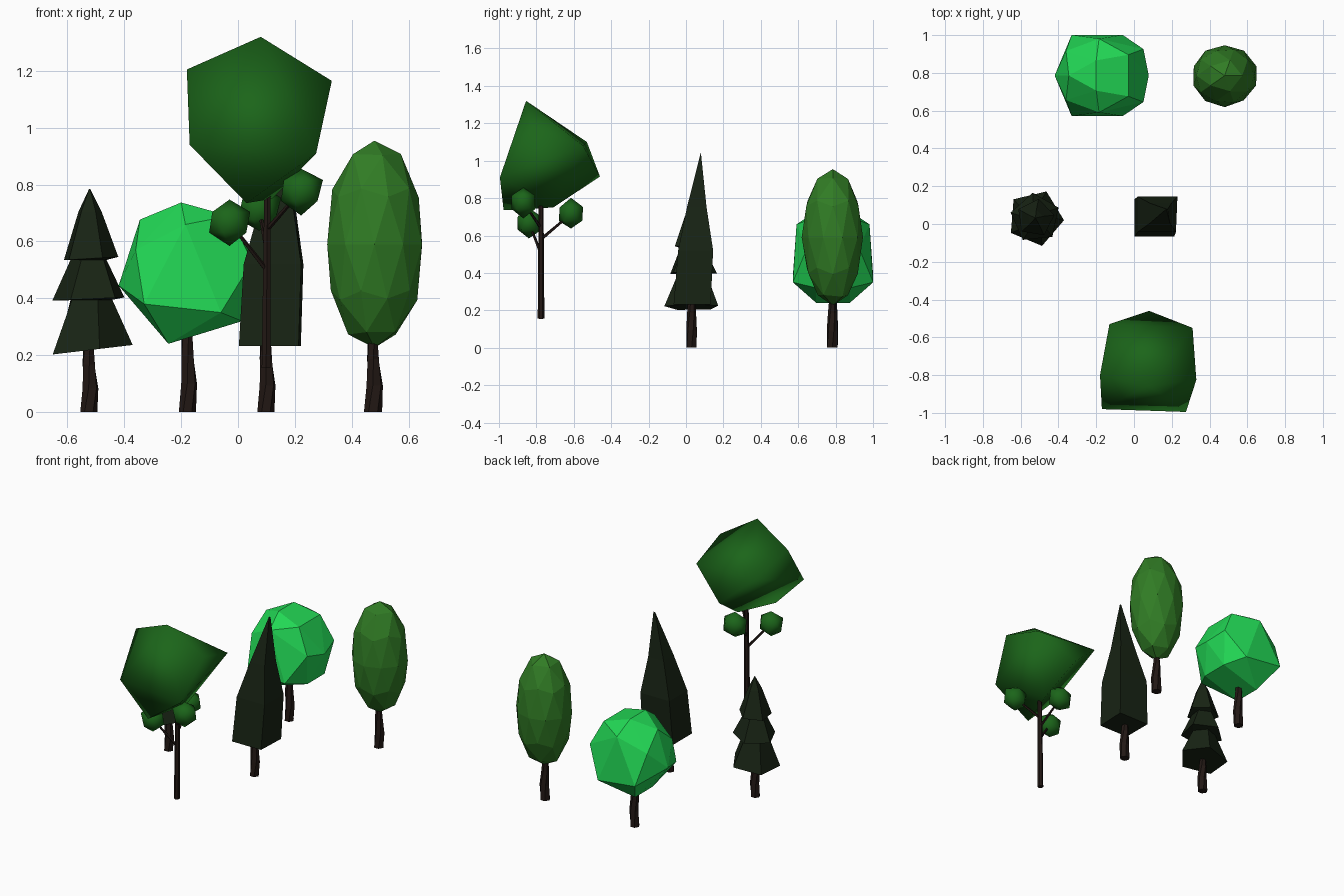
import bpy, bmesh, math, random
from mathutils import Vector

if "Cube" in bpy.data.objects:
    bpy.data.objects.remove(bpy.data.objects["Cube"])

random.seed(4)


def material(name, color):
    m = bpy.data.materials.new(name)
    m.diffuse_color = (*color, 1)
    m.use_nodes = True
    m.node_tree.nodes["Principled BSDF"].inputs["Base Color"].default_value = m.diffuse_color
    return m


BARK = material("bark", (0.016, 0.009, 0.007))
LIME = material("bright_leaf", (0.016, 0.68, 0.09))
DEEP = material("deep_leaf", (0.011, 0.13, 0.010))
MOSS = material("moss_leaf", (0.030, 0.20, 0.018))
DARK = material("dark_needle", (0.009, 0.017, 0.007))


def finish(bm, name, mat, smooth=False):
    bmesh.ops.recalc_face_normals(bm, faces=bm.faces)
    me = bpy.data.meshes.new(name)
    bm.to_mesh(me)
    bm.free()
    me.materials.append(mat)
    for p in me.polygons:
        p.use_smooth = smooth
    ob = bpy.data.objects.new(name, me)
    bpy.context.collection.objects.link(ob)
    return ob


def loft(name, rings, mat):
    """Skin a list of equal-length point rings and cap both ends."""
    bm = bmesh.new()
    rows = [[bm.verts.new(p) for p in r] for r in rings]
    n = len(rows[0])
    for a, b in zip(rows, rows[1:]):
        for i in range(n):
            j = (i + 1) % n
            bm.faces.new((a[i], a[j], b[j], b[i]))
    bm.faces.new(rows[0][::-1])
    bm.faces.new(rows[-1])
    return finish(bm, name, mat)


def ring(c, r, n, turn=0.0, tilt=0.0):
    return [(c[0] + r * math.cos(a), c[1] + r * math.sin(a), c[2] + tilt * math.cos(a))
            for a in (turn + math.tau * i / n for i in range(n))]


def rod(name, a, b, r0, r1, n=6):
    a, b = Vector(a), Vector(b)
    q = (b - a).to_track_quat('Z', 'Y')
    return loft(name, [[c + q @ Vector(p) for p in ring((0, 0, 0), r, n)]
                       for c, r in ((a, r0), (b, r1))], BARK)


def hull(name, pts, mat, smooth=False):
    bm = bmesh.new()
    for p in pts:
        bm.verts.new(p)
    res = bmesh.ops.convex_hull(bm, input=bm.verts)
    loose = {v for v in res["geom_interior"] if isinstance(v, bmesh.types.BMVert)}
    bmesh.ops.delete(bm, geom=list(loose), context='VERTS')
    return finish(bm, name, mat, smooth)


def pebble(name, c, size, level, jitter, mat, smooth=False):
    bm = bmesh.new()
    bmesh.ops.create_icosphere(bm, subdivisions=level, radius=1)
    for v in bm.verts:
        k = 1 + random.uniform(-jitter, jitter)
        v.co = Vector([c[i] + v.co[i] * size[i] * k for i in range(3)])
    return finish(bm, name, mat, smooth)


def trunk(name, x, y, top, radii):
    """Short, slightly crooked trunk standing on the ground."""
    bend = (0, 0.006, 0.0, -0.002)
    loft(name, [ring((x + bend[i], y, top * i / 3), r, 6, 0.3 * i)
                for i, r in enumerate(radii)], BARK)


# Short trunks
stub = (0.030, 0.029, 0.024, 0.018)
trunk("pine_trunk", -0.525, 0.03, 0.25, stub)
trunk("round_tree_trunk", -0.178, 0.785, 0.30, stub)
trunk("cypress_trunk", 0.098, 0.03, 0.28, stub)
trunk("oval_tree_trunk", 0.475, 0.782, 0.28, (0.032, 0.030, 0.023, 0.016))

# Pine: three stacked five-sided skirts
pc = (-0.522, 0.032)
loft("pine_foliage", [ring((*pc, z), r, 5, t, k) for z, r, t, k in (
    (0.218, 0.152, -0.08, 0.018), (0.395, 0.080, 0.05, 0.0),
    (0.398, 0.134, 0.42, 0.006), (0.535, 0.068, 0.5, 0.0),
    (0.540, 0.102, 0.15, 0.006), (0.705, 0.043, 0.2, 0.0),
    (0.785, 0.002, 0.2, 0.0))], DARK)

# Cypress: leaning four-sided spire
loft("cypress_foliage", [[(x0, y0, z), (x1, y0, z), (x1 + 0.008, y1, z), (x0, y1, z)]
     for z, x0, x1, y0, y1 in (
    (0.232, 0.003, 0.213, -0.066, 0.132),
    (0.52, 0.020, 0.222, -0.042, 0.145),
    (0.75, 0.085, 0.190, 0.005, 0.110),
    (1.04, 0.170, 0.172, 0.078, 0.080))], DARK)

# Round tree: faceted ball, mirrored front to back
half = [(-0.42, 0, .445), (-0.33, .215, .38), (-0.06, .215, .35), (0.05, .14, .53),
        (0.078, 0, .50), (-0.36, .13, .57), (-0.345, 0, .677), (-0.185, .195, .66),
        (-0.20, .08, .737), (-0.03, .11, .69), (0.015, .09, .32), (-0.245, .09, .24)]
hull("round_tree_foliage", [(x, 0.786 + s * y, z) for x, y, z in half
                            for s in ((1, -1) if y else (1,))], LIME)

# Oval tree
pebble("oval_tree_foliage", (0.48, 0.785, 0.59), (0.174, 0.164, 0.368), 2, 0.02, MOSS)

# Tall tree: big smooth crown, thin trunk, three branches with leaf clusters
hull("tall_tree_crown", [
    (0.08, -0.855, 1.32), (0.33, -0.825, 1.165), (-0.18, -0.80, 1.205),
    (0.275, -0.995, 0.91), (-0.17, -0.98, 0.94), (0.31, -0.55, 1.08),
    (-0.13, -0.53, 1.10), (0.08, -0.46, 0.915), (0.03, -0.975, 0.735),
    (0.12, -0.71, 0.75)], DEEP, True)
rod("tall_tree_trunk", (0.099, -0.775, 0.155), (0.104, -0.775, 0.80), 0.018, 0.013)
for i, (z, c) in enumerate(((0.50, (-0.03, -0.84, 0.667)),
                            (0.64, (0.222, -0.87, 0.778)),
                            (0.58, (0.075, -0.615, 0.715)))):
    rod(f"tall_tree_branch_{i + 1}", (0.1, -0.775, z), c, 0.009, 0.006, 5)
    pebble(f"tall_tree_cluster_{i + 1}", c, (0.082, 0.074, 0.082), 1, 0.06, DEEP, True)
